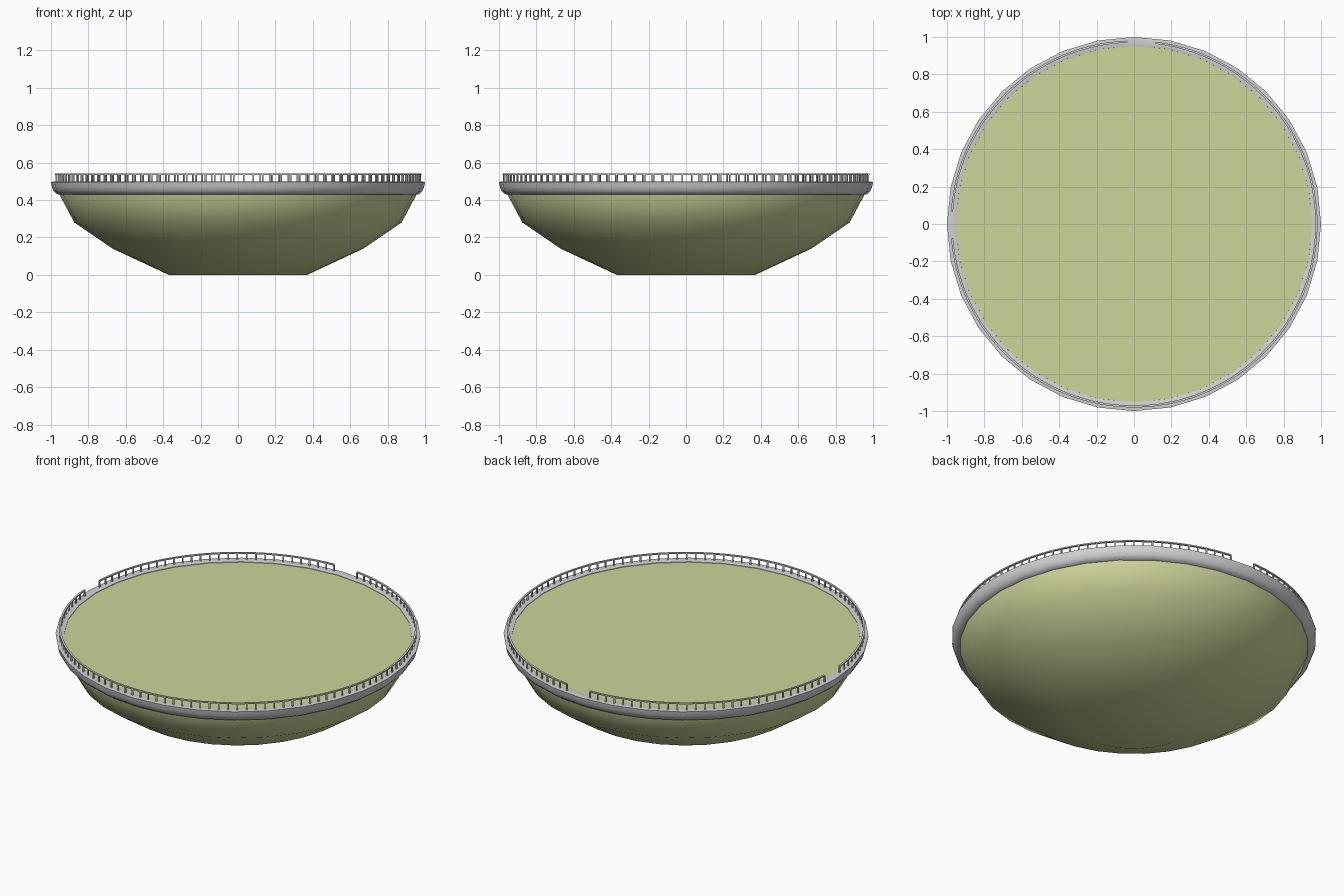
import bpy, bmesh
from math import sin, cos, radians, pi

if "Cube" in bpy.data.objects:
    bpy.data.objects.remove(bpy.data.objects["Cube"])

SIDES = 32


def material(name, color):
    m = bpy.data.materials.new(name)
    m.use_nodes = True
    m.diffuse_color = (*color, 1)
    m.node_tree.nodes["Principled BSDF"].inputs["Base Color"].default_value = (*color, 1)
    return m


green = material("pale olive green", (0.62, 0.66, 0.32))
grey = material("light grey", (0.65, 0.65, 0.66))


def finish(name, bm, mat, angle=None):
    bmesh.ops.recalc_face_normals(bm, faces=bm.faces)
    mesh = bpy.data.meshes.new(name)
    bm.to_mesh(mesh)
    bm.free()
    mesh.materials.append(mat)
    obj = bpy.data.objects.new(name, mesh)
    bpy.context.collection.objects.link(obj)
    if angle:
        bpy.ops.object.select_all(action="DESELECT")
        bpy.context.view_layer.objects.active = obj
        obj.select_set(True)
        bpy.ops.object.shade_smooth_by_angle(angle=radians(angle))
    return obj


def ring(bm, r, z, angles):
    return [bm.verts.new((r * cos(a), r * sin(a), z)) for a in angles]


def lathe(name, profile, mat, angle, closed=False):
    """Spin a (radius, height) profile; open profiles get end caps."""
    bm = bmesh.new()
    turn = [2 * pi * i / SIDES for i in range(SIDES)]
    rings = [ring(bm, r, z, turn) for r, z in profile]
    pairs = list(zip(rings, rings[1:]))
    if closed:
        pairs.append((rings[-1], rings[0]))
    else:
        bm.faces.new(rings[0])
        bm.faces.new(rings[-1])
    for a, b in pairs:
        for i in range(SIDES):
            j = (i + 1) % SIDES
            bm.faces.new((a[i], a[j], b[j], b[i]))
    return finish(name, bm, mat, angle)


# Dish body with its flat top
lathe("bowl", [(0.37, 0), (0.67, 0.14), (0.875, 0.28), (0.955, 0.43), (0.955, 0.492)], green, 40)

# Rounded band around the edge
lathe("rim", [(0.95, 0.43), (0.965, 0.43), (0.985, 0.447), (0.995, 0.47),
              (1.0, 0.497), (0.975, 0.5), (0.953, 0.495)], grey, 50, closed=True)


def railing(name, start, end):
    """Arc of posts under a handrail, from start to end in degrees."""
    bm = bmesh.new()
    count = round((end - start) / 3)
    angles = [radians(start + (end - start) * i / count) for i in range(count + 1)]
    # Handrail: a square section swept along the arc
    rails = [ring(bm, r, z, angles) for r, z in
             ((0.97, 0.534), (0.981, 0.534), (0.981, 0.541), (0.97, 0.541))]
    for k in range(4):
        a, b = rails[k], rails[(k + 1) % 4]
        for i in range(count):
            bm.faces.new((a[i], a[i + 1], b[i + 1], b[i]))
    for i in (0, -1):
        bm.faces.new([r[i] for r in rails])
    # Posts
    half = 0.004
    for a in angles:
        spread = (a - half, a + half)
        foot, head = [ring(bm, 0.972, z, spread) + ring(bm, 0.979, z, spread[::-1])
                      for z in (0.496, 0.536)]
        bm.faces.new(foot)
        bm.faces.new(head)
        for i in range(4):
            j = (i + 1) % 4
            bm.faces.new((foot[i], foot[j], head[j], head[i]))
    return finish(name, bm, grey)


# Two railing arcs leave openings at the back and on the -x side
railing("short_railing", 92.3, 176)
railing("long_railing", 184.6, 443)
